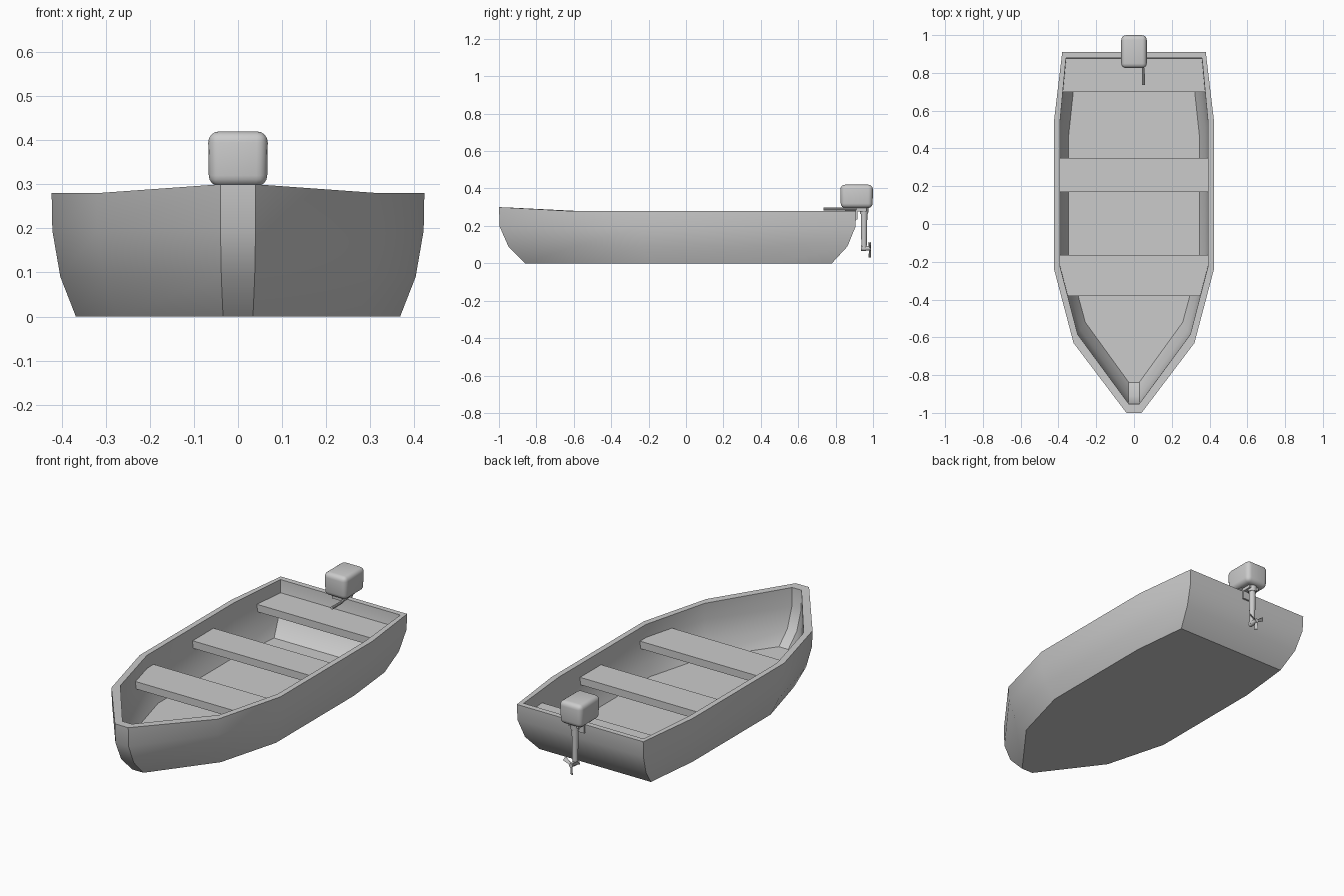
import bpy, bmesh, math
from mathutils import Matrix, Vector

if "Cube" in bpy.data.objects:
    bpy.data.objects.remove(bpy.data.objects["Cube"], do_unlink=True)

grey = bpy.data.materials.new("light_grey")
grey.use_nodes = True
grey.diffuse_color = (0.6, 0.6, 0.6, 1)
grey.node_tree.nodes["Principled BSDF"].inputs["Base Color"].default_value = (0.6, 0.6, 0.6, 1)


def finish(name, bm, smooth=True):
    bmesh.ops.recalc_face_normals(bm, faces=bm.faces)
    mesh = bpy.data.meshes.new(name)
    bm.to_mesh(mesh)
    bm.free()
    mesh.materials.append(grey)
    ob = bpy.data.objects.new(name, mesh)
    bpy.context.collection.objects.link(ob)
    if smooth:
        bpy.ops.object.select_all(action='DESELECT')
        ob.select_set(True)
        bpy.context.view_layer.objects.active = ob
        bpy.ops.object.shade_smooth_by_angle(angle=math.radians(32))


def box(name, lo, hi, bevel=0, segments=3, taper=1):
    bm = bmesh.new()
    bmesh.ops.create_cube(bm, size=1)
    lo, hi = Vector(lo), Vector(hi)
    size, centre = hi - lo, (lo + hi) / 2
    for v in bm.verts:
        k = taper if v.co.z < 0 else 1
        v.co = centre + Vector((v.co.x * size.x * k, v.co.y * size.y * k, v.co.z * size.z))
    if bevel:
        bmesh.ops.bevel(bm, geom=bm.edges[:], offset=bevel, segments=segments,
                        profile=0.5, affect='EDGES')
    finish(name, bm)


def rod(name, a, b, r1, r2, sides=16):
    a, b = Vector(a), Vector(b)
    bm = bmesh.new()
    turn = (b - a).to_track_quat('Z', 'Y').to_matrix().to_4x4()
    bmesh.ops.create_cone(bm, cap_ends=True, segments=sides, radius1=r1, radius2=r2,
                          depth=(b - a).length, matrix=Matrix.Translation((a + b) / 2) @ turn)
    finish(name, bm)


def ring(bm, half, z_of):
    pts = half + [(-x, y) for x, y in reversed(half)]
    return [bm.verts.new((x, y, z_of(y))) for x, y in pts]


def bridge(bm, low, high):
    for i in range(len(low)):
        j = (i + 1) % len(low)
        bm.faces.new((low[i], low[j], high[j], high[i]))


def rim_height(y):
    return 0.28 + 0.02 * max(0, min(1, (-0.63 - y) / 0.35))


def mix(a, b, t):
    return [(p[0] + (q[0] - p[0]) * t, p[1] + (q[1] - p[1]) * t) for p, q in zip(a, b)]


# Half outlines of the hull, from bow to stern
rim_out = [(0.04, -1), (0.32, -0.63), (0.423, -0.24), (0.423, 0.55), (0.38, 0.91)]
base_out = [(0.034, -0.86), (0.275, -0.54), (0.368, -0.2), (0.368, 0.47), (0.335, 0.78)]
rim_in = [(0.028, -0.952), (0.298, -0.585), (0.393, -0.22), (0.393, 0.53), (0.36, 0.88)]
base_in = [(0.028, -0.838), (0.258, -0.52), (0.347, -0.19), (0.347, 0.46), (0.315, 0.76)]

# Hull shell: up the outside, across the rim, down the inside
bm = bmesh.new()
curve = [(0, 0), (0.09, 0.64), (0.195, 0.97)]
rings = [ring(bm, mix(base_out, rim_out, t), lambda y, z=z: z) for z, t in curve]
rings += [ring(bm, rim_out, rim_height), ring(bm, rim_in, rim_height)]
rings += [ring(bm, mix(base_in, rim_in, t), lambda y, z=z: max(z, 0.02)) for z, t in reversed(curve)]
for low, high in zip(rings, rings[1:]):
    bridge(bm, low, high)
bm.faces.new(rings[0])
bm.faces.new(rings[-1])
finish("hull", bm)


# Benches, with ends tucked into the hull sides
def half_width(y):
    for (x1, y1), (x2, y2) in zip(rim_in, rim_in[1:]):
        if y1 <= y <= y2:
            return x1 + (x2 - x1) * (y - y1) / (y2 - y1)


for name, y1, y2 in (("front_bench", -0.38, -0.165), ("middle_bench", 0.17, 0.35),
                     ("rear_bench", 0.70, 0.88)):
    ys = sorted([y1, y2] + [y for x, y in rim_in if y1 < y < y2])
    half = [(half_width(y) + 0.004, y) for y in ys]
    bm = bmesh.new()
    low, high = ring(bm, half, lambda y: 0.17), ring(bm, half, lambda y: 0.21)
    bm.faces.new(low)
    bm.faces.new(high)
    bridge(bm, low, high)
    finish(name, bm, smooth=False)

# Outboard motor
box("motor_cowl", (-0.068, 0.825, 0.295), (0.068, 1.0, 0.42), 0.025, 4, 0.97)
box("motor_mount", (-0.03, 0.85, 0.278), (0.03, 0.965, 0.298))
box("transom_clamp", (-0.03, 0.9, 0.235), (0.03, 0.918, 0.285))
rod("motor_collar", (0, 0.952, 0.265), (0, 0.952, 0.3), 0.022, 0.024)
rod("motor_leg", (0, 0.952, 0.075), (0, 0.952, 0.28), 0.014, 0.018)
rod("gear_case", (0, 0.936, 0.08), (0, 0.99, 0.08), 0.015, 0.011)
rod("tiller_handle", (0.05, 0.735, 0.29), (0.05, 0.82, 0.29), 0.008, 0.007, 10)
rod("tiller_arm", (0.05, 0.81, 0.29), (0.035, 0.91, 0.29), 0.007, 0.007, 10)

# Propeller blades, pitched and spaced evenly round the hub
for i in range(3):
    bm = bmesh.new()
    bmesh.ops.create_cube(bm, size=1)
    for v in bm.verts:
        wide = 0.022 if v.co.z > 0 else 0.012
        v.co = Vector((v.co.x * wide, v.co.y * 0.004, v.co.z * 0.044 + 0.028))
    bm.transform(Matrix.Translation((0, 0.983, 0.08))
                 @ Matrix.Rotation(math.pi + i * math.tau / 3, 4, 'Y')
                 @ Matrix.Rotation(math.radians(30), 4, 'Z'))
    finish(f"propeller_blade_{i + 1}", bm, smooth=False)
